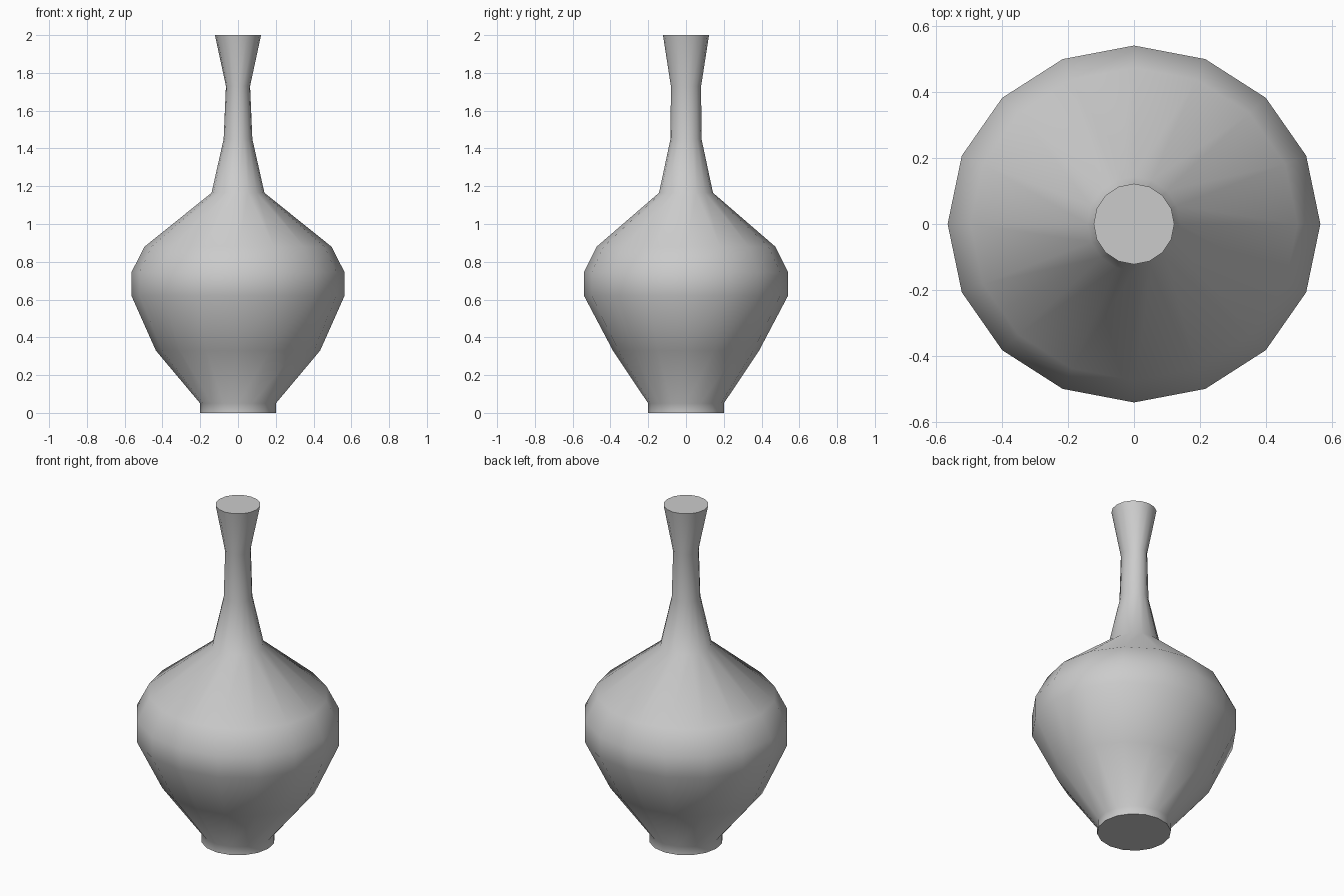
import bpy, bmesh, math

if "Cube" in bpy.data.objects:
    bpy.data.objects.remove(bpy.data.objects["Cube"])

SIDES = 16
# Vase rings: height, half-width in x, half-width in y
RINGS = [
    (0.00, 0.20, 0.20),
    (0.05, 0.20, 0.20),
    (0.33, 0.435, 0.387),
    (0.62, 0.564, 0.54),
    (0.745, 0.564, 0.54),
    (0.88, 0.495, 0.473),
    (1.165, 0.14, 0.143),
    (1.45, 0.076, 0.082),
    (1.73, 0.064, 0.08),
    (2.00, 0.122, 0.122),
]

# Loft the slightly oval rings into one closed body
bm = bmesh.new()
loops = []
for z, rx, ry in RINGS:
    loops.append([bm.verts.new((rx * math.cos(a), ry * math.sin(a), z))
                  for a in (2 * math.pi * i / SIDES for i in range(SIDES))])
for low, high in zip(loops, loops[1:]):
    for i in range(SIDES):
        j = (i + 1) % SIDES
        bm.faces.new((low[i], low[j], high[j], high[i])).smooth = True

# Flat foot and closed mouth
bm.faces.new(loops[0][::-1])
bm.faces.new(loops[-1])
bm.normal_update()

mesh = bpy.data.meshes.new("vase")
bm.to_mesh(mesh)
bm.free()
vase = bpy.data.objects.new("vase", mesh)
bpy.context.collection.objects.link(vase)

# Smooth walls, crisp rims
bpy.context.view_layer.objects.active = vase
vase.select_set(True)
bpy.ops.object.shade_smooth_by_angle(angle=math.radians(60))
